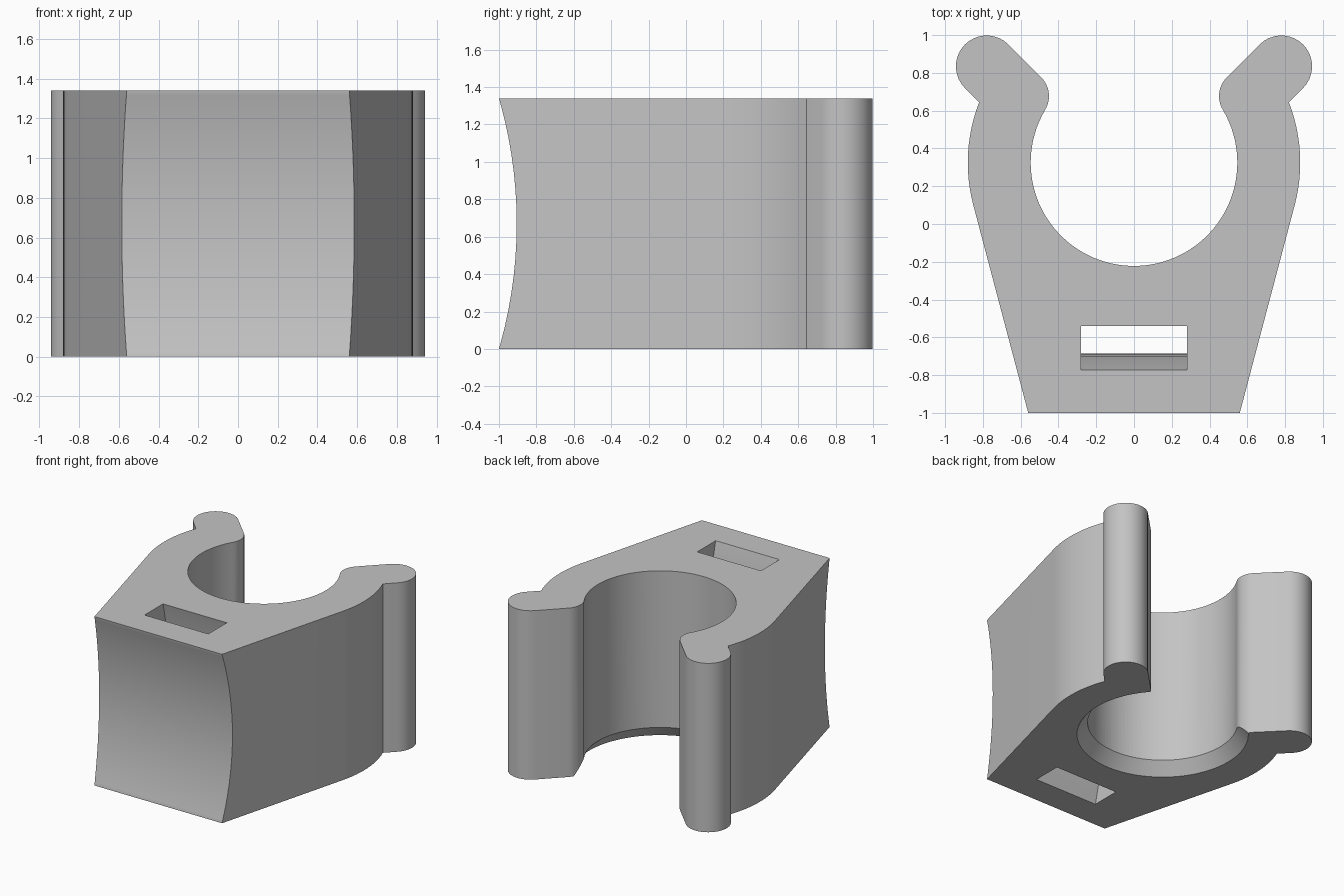
import bpy, bmesh
from math import sin, cos, pi, radians, sqrt, atan2, degrees
from mathutils import Vector

if "Cube" in bpy.data.objects:
    bpy.data.objects.remove(bpy.data.objects["Cube"])

HEIGHT = 1.34
BORE = (0, 0.325)       # centre of the round opening
BORE_R = 0.547
FRONT_AXIS = -3.315     # y of the axis shared by the hollow front and the slot


def arc(centre, radius, start, end, steps):
    """Points along an arc, angles in degrees."""
    angles = [radians(start + (end - start) * i / steps) for i in range(steps + 1)]
    return [(centre[0] + radius * cos(a), centre[1] + radius * sin(a)) for a in angles]


def prism(name, outline, direction):
    """Closed outline of 3D points, extruded along a direction."""
    bm = bmesh.new()
    face = bm.faces.new([bm.verts.new(p) for p in outline])
    result = bmesh.ops.extrude_face_region(bm, geom=[face])
    moved = [v for v in result["geom"] if isinstance(v, bmesh.types.BMVert)]
    bmesh.ops.translate(bm, verts=moved, vec=Vector(direction))
    bmesh.ops.recalc_face_normals(bm, faces=bm.faces)
    mesh = bpy.data.meshes.new(name)
    bm.to_mesh(mesh)
    bm.free()
    obj = bpy.data.objects.new(name, mesh)
    bpy.context.collection.objects.link(obj)
    return obj


def side_arc(radius, reach):
    """Arc in the y-z plane about the front axis, reaching above and below the body."""
    a = degrees(atan2(HEIGHT / 2 + reach, radius))
    return arc((FRONT_AXIS, HEIGHT / 2), radius, -a, a, 16)


# Half outline of the clip: base corner, outer wall, rounded lip, bore
half = [(0.56, -1.0)]
half += arc(BORE, 0.88, -14.8, 21.3, 12)
half += arc((0.78, 0.835), 0.163, -45, 135, 18)
half += arc((0.59, 0.677), 0.14, 135, 213, 9)
half += arc(BORE, BORE_R, 29.5, -90, 36)
mirrored = [(-x, y) for x, y in reversed(half[:-1])]
clip = prism("clip_body", [(x, y, 0) for x, y in half + mirrored], (0, 0, HEIGHT))

# Hollow front cutter
hollow = side_arc(2.41, 0.1)
hollow += [(-1.5, hollow[-1][1]), (-1.5, hollow[0][1])]
front_cutter = prism("front_cutter", [(-1, y, z) for y, z in hollow], (2, 0, 0))

# Curved strap slot cutter
slot = side_arc(2.63, 0.1) + side_arc(2.855, 0.1)[::-1]
slot_cutter = prism("slot_cutter", [(-0.28, y, z) for y, z in slot], (0.56, 0, 0))

# Bevelled lower rim of the bore
bpy.ops.mesh.primitive_cone_add(vertices=108, radius1=0.665, radius2=0.505,
                                depth=0.2, location=(*BORE, 0.05))
rim_cutter = bpy.context.object
rim_cutter.name = "rim_cutter"

cutters = [front_cutter, slot_cutter, rim_cutter]
bpy.context.view_layer.objects.active = clip
for cutter in cutters:
    mod = clip.modifiers.new(cutter.name, 'BOOLEAN')
    mod.operation = 'DIFFERENCE'
    mod.solver = 'EXACT'
    mod.object = cutter
    bpy.ops.object.modifier_apply(modifier=mod.name)
for cutter in cutters:
    bpy.data.objects.remove(cutter)

# Plain grey plastic
grey = bpy.data.materials.new("grey_plastic")
grey.use_nodes = True
colour = (0.55, 0.55, 0.55, 1)
grey.diffuse_color = colour
grey.node_tree.nodes["Principled BSDF"].inputs["Base Color"].default_value = colour
clip.data.materials.clear()
clip.data.materials.append(grey)
for poly in clip.data.polygons:
    poly.material_index = 0

bpy.ops.object.select_all(action='DESELECT')
clip.select_set(True)
bpy.context.view_layer.objects.active = clip
bpy.ops.object.shade_smooth_by_angle(angle=radians(30))
